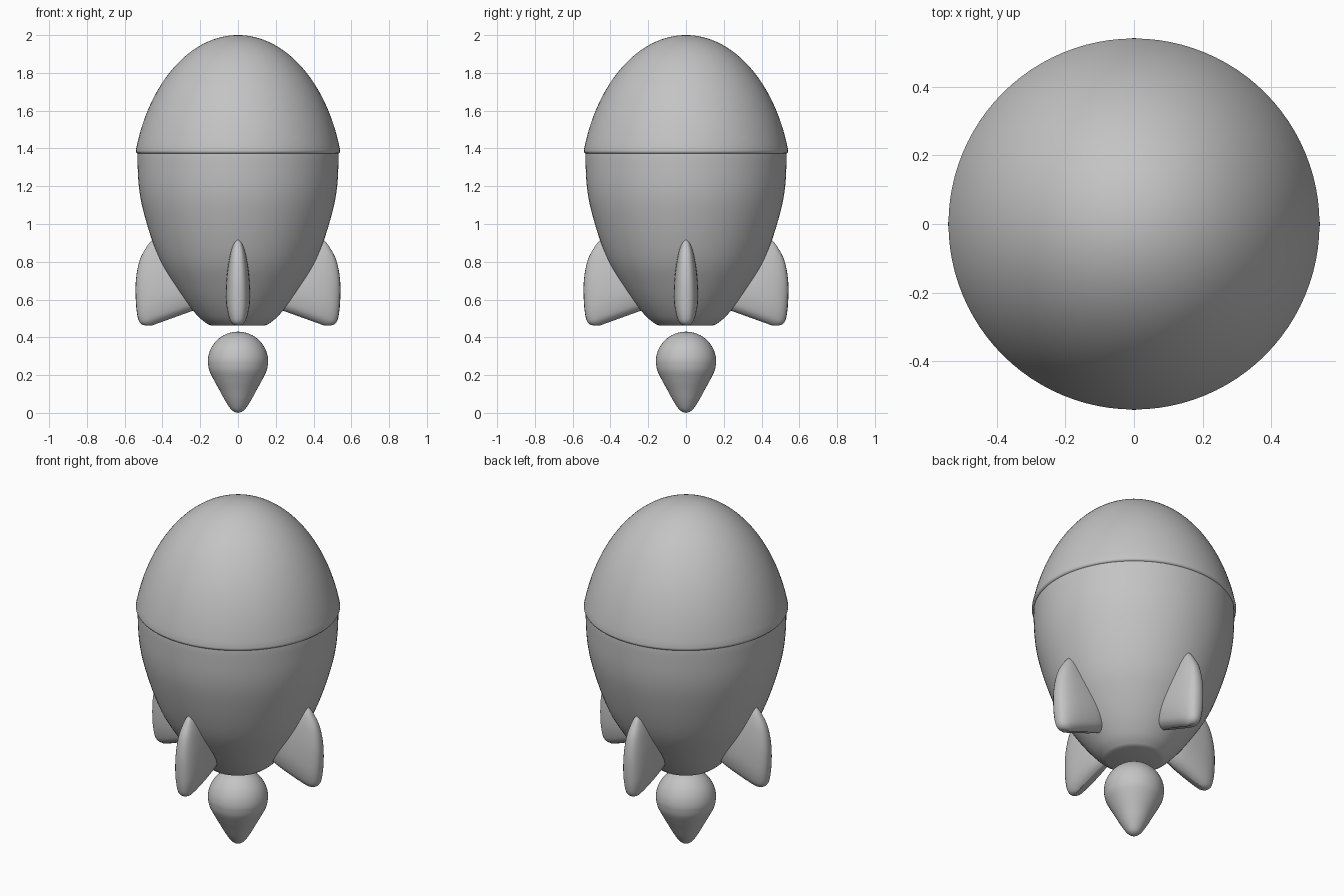
import bpy, bmesh, math

if "Cube" in bpy.data.objects:
    bpy.data.objects.remove(bpy.data.objects["Cube"])

grey = bpy.data.materials.new("plain grey")
grey.diffuse_color = (0.55, 0.55, 0.55, 1)
grey.use_nodes = True
grey.node_tree.nodes["Principled BSDF"].inputs["Base Color"].default_value = grey.diffuse_color


def finish(name, bm, angle=40):
    bmesh.ops.remove_doubles(bm, verts=bm.verts, dist=1e-5)
    bmesh.ops.recalc_face_normals(bm, faces=bm.faces)
    me = bpy.data.meshes.new(name)
    bm.to_mesh(me)
    bm.free()
    me.materials.append(grey)
    ob = bpy.data.objects.new(name, me)
    bpy.context.collection.objects.link(ob)
    bpy.ops.object.select_all(action='DESELECT')
    ob.select_set(True)
    bpy.context.view_layer.objects.active = ob
    bpy.ops.object.shade_smooth_by_angle(angle=math.radians(angle))
    return ob


def smooth_path(pts, n=6):
    """Catmull-Rom curve through tuples of any length."""
    p = [pts[0]] + list(pts) + [pts[-1]]
    out = []
    for a, b, c, d in zip(p, p[1:], p[2:], p[3:]):
        for k in range(n):
            t = k / n
            out.append(tuple(
                0.5 * (2 * y + (z - x) * t + (2 * x - 5 * y + 4 * z - w) * t * t
                       + (3 * y - x - 3 * z + w) * t ** 3)
                for x, y, z, w in zip(a, b, c, d)))
    return out + [pts[-1]]


def lathe(name, profile, seg=96):
    bm = bmesh.new()
    vs = [bm.verts.new((max(r, 0), 0, z)) for r, z in profile]
    es = [bm.edges.new(e) for e in zip(vs, vs[1:])]
    bmesh.ops.spin(bm, geom=vs + es, cent=(0, 0, 0), axis=(0, 0, 1),
                   angle=math.tau, steps=seg)
    return finish(name, bm)


# Nose: tall ellipsoid cap with a small rounded lip
nose = []
for i in range(33):
    a = math.pi / 2 * (1 - i / 32) + math.asin(0.24 / 0.85) * i / 32
    nose.append((0.564 * math.cos(a), 1.15 + 0.85 * math.sin(a)))
nose += [(0.541, 1.383), (0.538, 1.377), (0.531, 1.372), (0.50, 1.37), (0, 1.37)]
lathe("nose_cone", nose)

# Hull: egg-shaped lower body with a flat base
hull = smooth_path([(0.531, 1.385), (0.532, 1.33), (0.525, 1.2), (0.504, 1.08),
                    (0.457, 0.92), (0.405, 0.79), (0.34, 0.68), (0.27, 0.58),
                    (0.205, 0.505), (0.158, 0.468)])
lathe("hull", [(0, 1.385)] + hull + [(0.14, 0.462), (0, 0.462)])

# Flame: teardrop with the round end up
flame = [(0.16 * math.sin(a), 0.27 + 0.16 * math.cos(a))
         for a in (math.pi / 2 * i / 16 for i in range(17))]
flame += smooth_path([(0.16, 0.27), (0.152, 0.225), (0.127, 0.173), (0.098, 0.12),
                      (0.068, 0.065), (0.04, 0.023), (0.02, 0.006), (0, 0)])[1:]
lathe("flame", flame, 64)

# Fin: rounded rings of (outer z, inner r, outer r, half thickness, slope)
rings = smooth_path([(0.463, 0.24, 0.485, 0.012, 0.36), (0.468, 0.21, 0.508, 0.034, 0.36),
                     (0.495, 0.20, 0.528, 0.053, 0.34), (0.575, 0.20, 0.54, 0.065, 0.28),
                     (0.70, 0.22, 0.541, 0.061, 0.15), (0.81, 0.28, 0.52, 0.047, 0.05),
                     (0.88, 0.34, 0.483, 0.03, 0.0), (0.91, 0.38, 0.46, 0.014, 0.0),
                     (0.918, 0.41, 0.45, 0.004, 0.0)], 4)


def fin(name, turn):
    bm = bmesh.new()
    loops = []
    for z, r0, r1, t, slope in rings:
        loop = []
        for k in range(32):
            a = math.tau * k / 32
            c, s = math.cos(a), math.sin(a)
            r = (r0 + r1) / 2 + (r1 - r0) / 2 * math.copysign(abs(c) ** 0.75, c)
            w = t * math.copysign(abs(s) ** 0.75, s)
            h = z + slope * (max(r1 - 0.03 - r, 0))
            loop.append(bm.verts.new((r * math.cos(turn) - w * math.sin(turn),
                                      r * math.sin(turn) + w * math.cos(turn), h)))
        loops.append(loop)
    for a, b in zip(loops, loops[1:]):
        for k in range(32):
            j = (k + 1) % 32
            bm.faces.new((a[k], a[j], b[j], b[k]))
    bm.faces.new(loops[0])
    bm.faces.new(loops[-1])
    finish(name, bm, 60)


for i, side in enumerate(("right", "back", "left", "front")):
    fin(side + "_fin", i * math.pi / 2)
